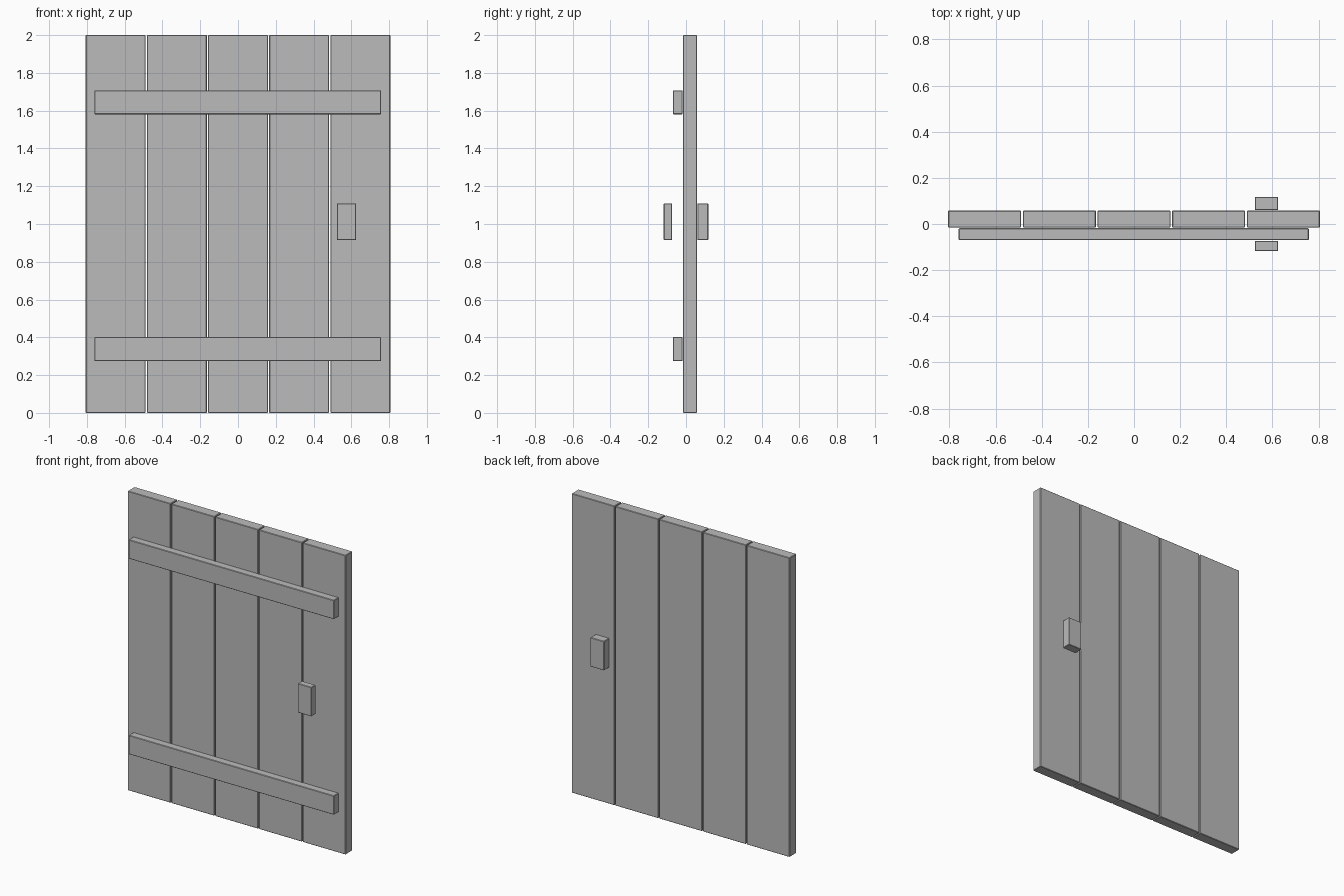
import bpy, bmesh

if "Cube" in bpy.data.objects:
    bpy.data.objects.remove(bpy.data.objects["Cube"])

grey = bpy.data.materials.new("plain grey")
grey.diffuse_color = (0.5, 0.5, 0.5, 1)
grey.use_nodes = True
grey.node_tree.nodes["Principled BSDF"].inputs["Base Color"].default_value = grey.diffuse_color


def box(name, x, y, z, bevel=0.003):
    """Chamfered box from (min, max) ranges on each axis."""
    bm = bmesh.new()
    bmesh.ops.create_cube(bm, size=1)
    for v in bm.verts:
        v.co = [lo + (c + 0.5) * (hi - lo) for c, (lo, hi) in zip(v.co, (x, y, z))]
    bmesh.ops.bevel(bm, geom=bm.edges[:], offset=bevel, segments=1,
                    profile=0.5, affect='EDGES')
    mesh = bpy.data.meshes.new(name)
    bm.to_mesh(mesh)
    bm.free()
    mesh.materials.append(grey)
    obj = bpy.data.objects.new(name, mesh)
    bpy.context.collection.objects.link(obj)
    return obj


# Five upright planks with narrow gaps
pitch, half = 0.3238, 0.1585
for i in range(5):
    cx = (i - 2) * pitch
    box(f"plank_{i + 1}", (cx - half, cx + half), (-0.015, 0.058), (0, 2))

# Two cross battens on the front
for name, z0 in (("lower_batten", 0.274), ("upper_batten", 1.581)):
    box(name, (-0.76, 0.758), (-0.07, -0.018), (z0, z0 + 0.127))

# Handle blocks: the front one stands clear of the planks
for name, y in (("front_handle", (-0.118, -0.073)), ("back_handle", (0.06, 0.118))):
    box(name, (0.524, 0.625), y, (0.914, 1.109))
